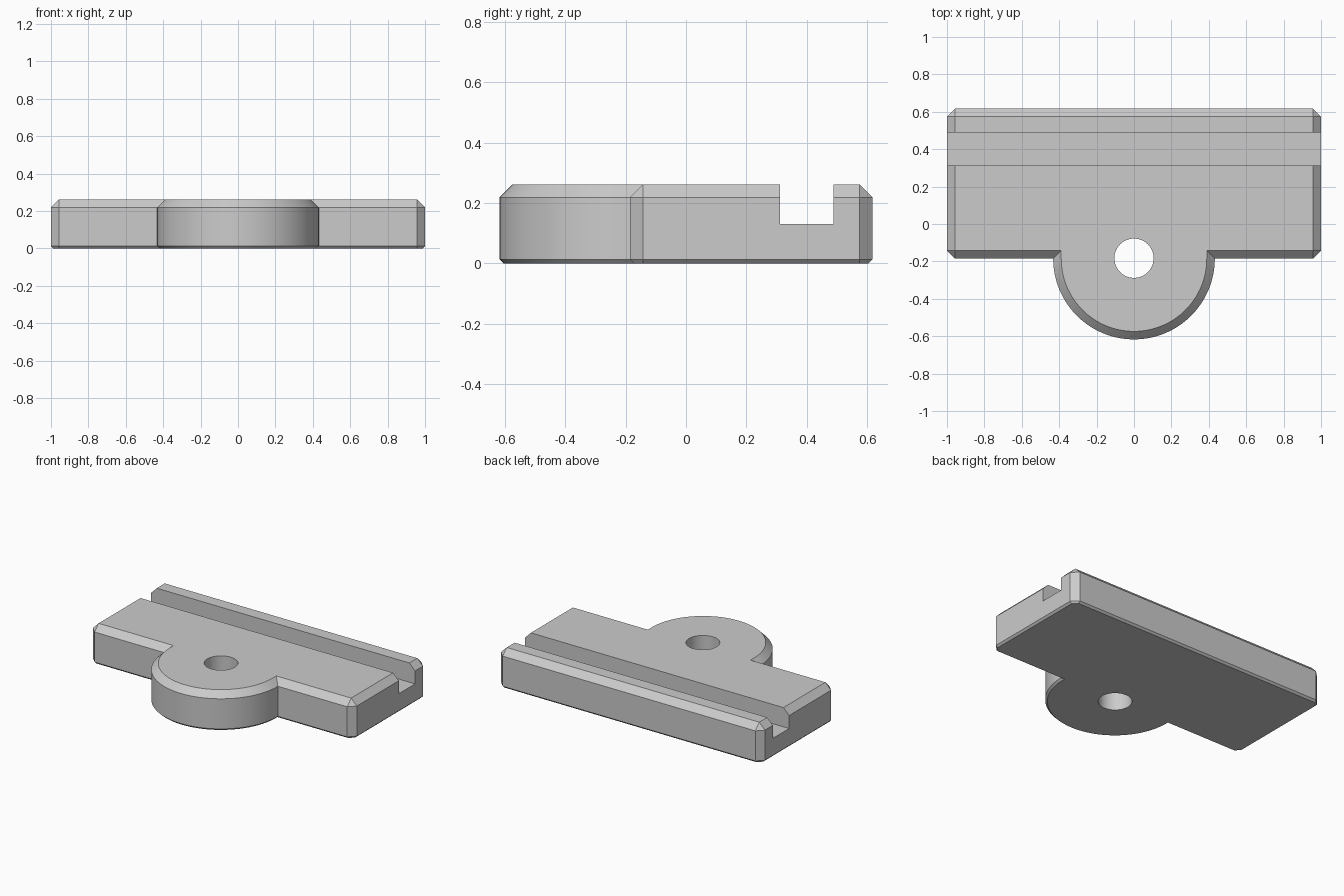
import bpy, bmesh, math

cube = bpy.data.objects.get("Cube")
if cube:
    bpy.data.objects.remove(cube, do_unlink=True)

HEIGHT, TOP_CUT, FOOT_CUT = 0.262, 0.043, 0.013
BACK, FRONT, RADIUS = 0.617, -0.185, 0.432

grey = bpy.data.materials.new("plain_grey")
grey.use_nodes = True
colour = (0.6, 0.6, 0.6, 1)
grey.diffuse_color = colour
grey.node_tree.nodes["Principled BSDF"].inputs["Base Color"].default_value = colour


def outline(inset, corner):
    """Plate with a rounded tab on its front, inset evenly, corners cut."""
    x, back, front, r = 1 - inset, BACK - inset, FRONT + inset, RADIUS - inset
    steps = 64
    pts = [(r * math.cos(a), FRONT + r * math.sin(a))
           for a in (math.pi * (1 + i / steps) for i in range(steps + 1))]
    right = [(r, front), (x - corner, front), (x, front + corner),
             (x, back - corner), (x - corner, back)]
    return pts + right + [(-px, py) for px, py in reversed(right)]


# Body: stacked outlines give the chamfers at the foot and the top
bm = bmesh.new()
levels = [(FOOT_CUT, TOP_CUT - FOOT_CUT, 0), (0, TOP_CUT, FOOT_CUT),
          (0, TOP_CUT, HEIGHT - TOP_CUT), (TOP_CUT, 0, HEIGHT)]
rings = [[bm.verts.new((x, y, z)) for x, y in outline(d, c)] for d, c, z in levels]
bm.faces.new(rings[0][::-1])
bm.faces.new(rings[-1])
for low, high in zip(rings, rings[1:]):
    for i in range(len(low)):
        j = (i + 1) % len(low)
        bm.faces.new((low[i], low[j], high[j], high[i]))
bmesh.ops.remove_doubles(bm, verts=bm.verts[:], dist=1e-5)
bmesh.ops.recalc_face_normals(bm, faces=bm.faces[:])
mesh = bpy.data.meshes.new("mounting_plate")
bm.to_mesh(mesh)
bm.free()
mesh.materials.append(grey)
plate = bpy.data.objects.new("mounting_plate", mesh)
bpy.context.collection.objects.link(plate)


def cut_with(cutter, name):
    """Subtract the cutter from the plate, then remove it."""
    cutter.name = name
    cutter.hide_render = True
    cutter.data.materials.append(grey)
    mod = plate.modifiers.new(name, "BOOLEAN")
    mod.operation, mod.solver, mod.object = "DIFFERENCE", "EXACT", cutter
    bpy.ops.object.select_all(action="DESELECT")
    plate.select_set(True)
    bpy.context.view_layer.objects.active = plate
    bpy.ops.object.modifier_apply(modifier=name)
    bpy.data.objects.remove(cutter, do_unlink=True)


# Slot along the back, open at both ends
bpy.ops.mesh.primitive_cube_add(size=1, location=(0, 0.4, 0.33))
slot = bpy.context.object
slot.scale = (3, 0.176, 0.4)
cut_with(slot, "slot_cutter")

# Round hole through the tab
bpy.ops.mesh.primitive_cylinder_add(vertices=64, radius=0.105, depth=1,
                                    location=(0, -0.183, 0))
cut_with(bpy.context.object, "hole_cutter")

bpy.ops.object.select_all(action="DESELECT")
plate.select_set(True)
bpy.context.view_layer.objects.active = plate
bpy.ops.object.shade_smooth_by_angle(angle=math.radians(25))
